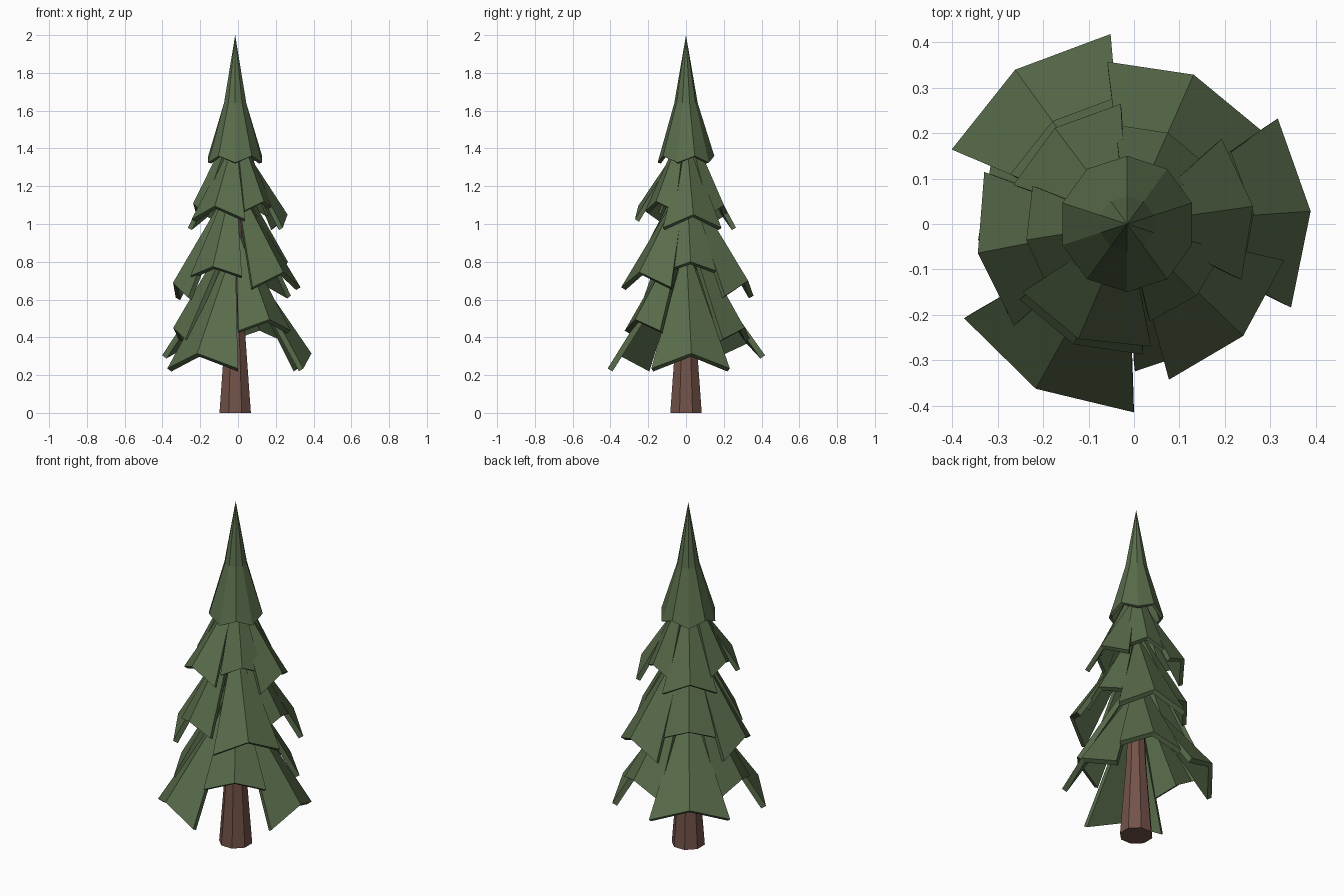
import bpy, bmesh
from math import sin, cos, pi, radians

if "Cube" in bpy.data.objects:
    bpy.data.objects.remove(bpy.data.objects["Cube"])

CX = -0.015  # trunk axis offset


def material(name, rgb):
    m = bpy.data.materials.new(name)
    m.diffuse_color = (*rgb, 1)
    m.use_nodes = True
    m.node_tree.nodes["Principled BSDF"].inputs["Base Color"].default_value = m.diffuse_color
    return m


GREEN = material("needles", (0.10, 0.15, 0.07))
BROWN = material("bark", (0.17, 0.085, 0.065))


def add_mesh(name, verts, faces, mat, thickness=0):
    me = bpy.data.meshes.new(name)
    me.from_pydata(verts, [], faces)
    me.materials.append(mat)
    ob = bpy.data.objects.new(name, me)
    bpy.context.collection.objects.link(ob)
    if thickness:
        s = ob.modifiers.new("thickness", "SOLIDIFY")
        s.thickness = thickness
        s.offset = -1
    return ob


def polar(r, deg, z):
    a = radians(deg)
    return (CX + r * cos(a), r * sin(a), z)


# Trunk: eight-sided taper, hidden inside the foliage higher up
N = 8
rings = [(0.09, 0), (0.055, 0.45), (0.02, 1.4)]
verts = [polar(r, 22.5 + i * 360 / N, z) for r, z in rings for i in range(N)]
faces = [(k * N + i, k * N + (i + 1) % N, (k + 1) * N + (i + 1) % N, (k + 1) * N + i)
         for k in range(2) for i in range(N)]
faces += [tuple(reversed(range(N))), tuple(range(2 * N, 3 * N))]
add_mesh("trunk", verts, faces, BROWN)


# Branch: folded wedge with a raised ridge, hanging from the trunk
def branch(name, angle, r, z, top, half, drop, thick):
    verts = []
    for rr, zz, d in ((0.03, top, 0.01), (r, z, drop)):
        verts += [polar(rr, angle - half, zz - d), polar(rr, angle, zz),
                  polar(rr, angle + half, zz - d)]
    add_mesh(name, verts, [(0, 3, 4, 1), (1, 4, 5, 2)], GREEN, thick)


# Each whorl: top height, half angle, corner drop, thickness, (angle, radius, ridge height)
whorls = [
    (0.86, 31, 0.08, 0.030, [(126, 0.42, 0.385), (4, 0.405, 0.315), (241, 0.415, 0.315)]),
    (0.96, 31, 0.06, 0.028, [(66, 0.34, 0.45), (186, 0.33, 0.45), (304, 0.325, 0.495)]),
    (1.20, 31, 0.08, 0.028, [(66, 0.36, 0.70), (191, 0.335, 0.69), (-44, 0.355, 0.745)]),
    (1.24, 31, 0.05, 0.026, [(126, 0.28, 0.78), (5, 0.28, 0.80), (246, 0.29, 0.775)]),
    (1.43, 34, 0.07, 0.025, [(127, 0.265, 1.05), (8, 0.28, 1.05), (247, 0.275, 1.095)]),
    (1.50, 31, 0.05, 0.023, [(66, 0.22, 1.10), (189, 0.225, 1.11), (-46, 0.22, 1.12)]),
]
for w, (top, half, drop, thick, plates) in enumerate(whorls):
    for p, (angle, r, z) in enumerate(plates):
        branch(f"branch_{w + 1}_{p + 1}", angle, r, z, top, half, drop, thick)

# Crown: steep pointed cap with a flared zigzag skirt
M = 10
verts = [(CX, 0, 2.0)]
verts += [polar(0.062, -18 + i * 36, 1.64) for i in range(M)]
verts += [polar(0.15, -18 + i * 36, 1.325 if i % 2 == 0 else 1.36) for i in range(M)]
faces = [(0, 1 + i, 1 + (i + 1) % M) for i in range(M)]
faces += [(1 + i, 1 + M + i, 1 + M + (i + 1) % M, 1 + (i + 1) % M) for i in range(M)]
add_mesh("crown", verts, faces, GREEN, 0.018)
